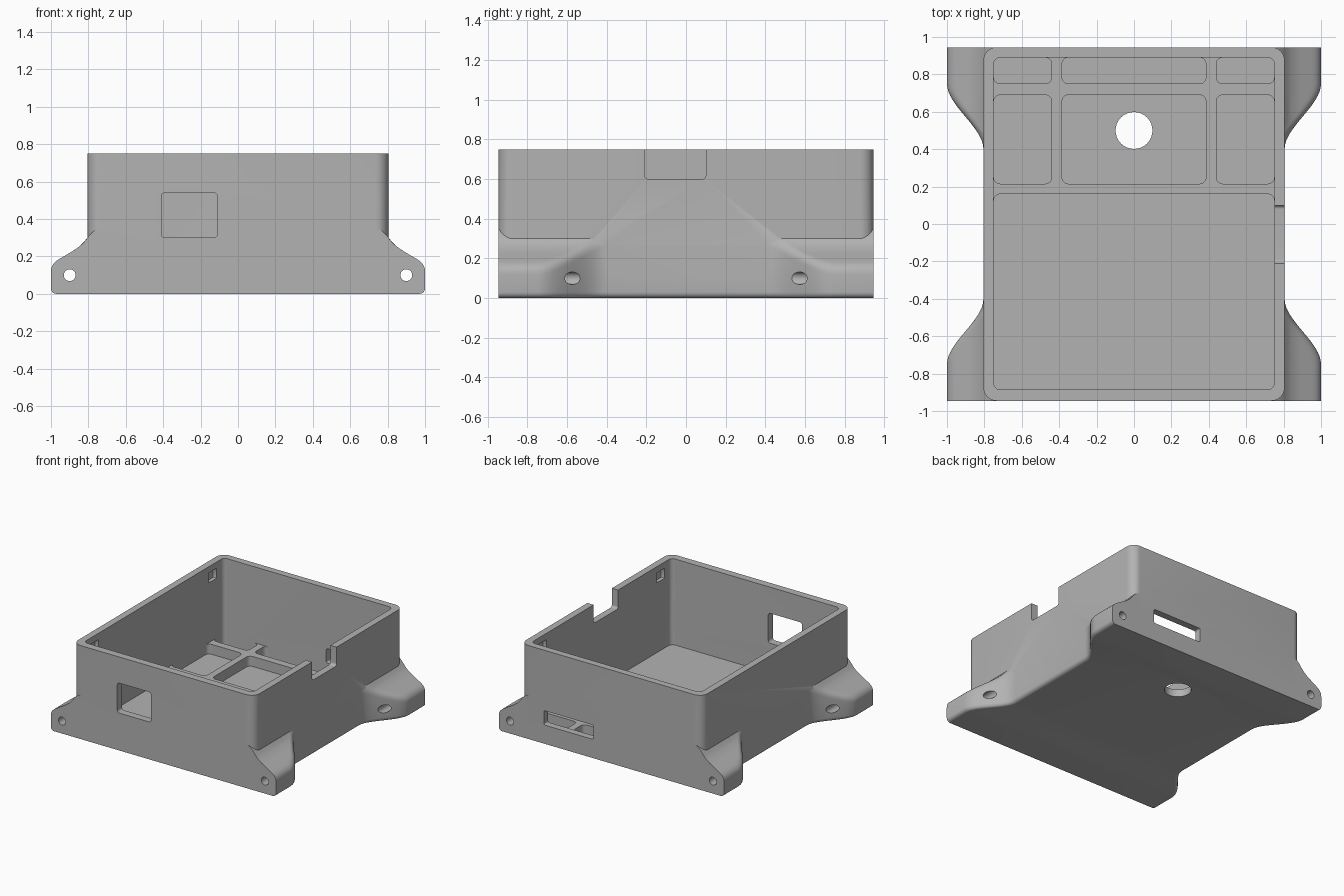
import bpy, bmesh, math

if "Cube" in bpy.data.objects:
    bpy.data.objects.remove(bpy.data.objects["Cube"], do_unlink=True)

grey = bpy.data.materials.new("grey plastic")
grey.use_nodes = True
COLOUR = (0.45, 0.45, 0.45, 1)
grey.diffuse_color = COLOUR
grey.node_tree.nodes["Principled BSDF"].inputs["Base Color"].default_value = COLOUR


def loft(name, sections):
    """Skin a closed solid through equal-length rings of points."""
    bm = bmesh.new()
    rings = [[bm.verts.new(p) for p in s] for s in sections]
    n = len(rings[0])
    for a, b in zip(rings, rings[1:]):
        for i in range(n):
            j = (i + 1) % n
            bm.faces.new((a[i], a[j], b[j], b[i]))
    bm.faces.new(rings[0])
    bm.faces.new(rings[-1])
    bmesh.ops.recalc_face_normals(bm, faces=bm.faces)
    mesh = bpy.data.meshes.new(name)
    bm.to_mesh(mesh)
    bm.free()
    mesh.materials.append(grey)
    ob = bpy.data.objects.new(name, mesh)
    bpy.context.collection.objects.link(ob)
    return ob


def prism(name, axis, u, v, w, r, steps=8):
    """Rounded rectangle u by v, extruded along the axis over range w."""
    outline = []
    for k, (cu, cv) in enumerate([(u[1] - r, v[1] - r), (u[0] + r, v[1] - r),
                                  (u[0] + r, v[0] + r), (u[1] - r, v[0] + r)]):
        for i in range(steps + 1):
            a = math.pi / 2 * (k + i / steps)
            outline.append((cu + r * math.cos(a), cv + r * math.sin(a)))
    place = {"x": lambda p, h: (h, p[0], p[1]),
             "y": lambda p, h: (p[0], h, p[1]),
             "z": lambda p, h: (p[0], p[1], h)}[axis]
    return loft(name, [[place(p, h) for p in outline] for h in w])


def rod(name, axis, cu, cv, w, r):
    """Cylinder made as a nearly full-radius rounded square."""
    e = r + 0.0005
    return prism(name, axis, (cu - e, cu + e), (cv - e, cv + e), w, r)


def combine(target, tool, operation):
    mod = target.modifiers.new(operation, "BOOLEAN")
    mod.operation, mod.solver, mod.object = operation, "EXACT", tool
    bpy.context.view_layer.objects.active = target
    bpy.ops.object.modifier_apply(modifier=mod.name)
    bpy.data.objects.remove(tool, do_unlink=True)


# Height of the sloped mounting ears across the width
SLOPE = [(0.76, 0.345), (0.785, 0.325), (0.805, 0.30), (0.83, 0.268),
         (0.87, 0.237), (1.0, 0.16)]


def ear_height(x):
    for (x0, z0), (x1, z1) in zip(SLOPE, SLOPE[1:]):
        if x <= x1:
            return z0 + (z1 - z0) * (x - x0) / (x1 - x0)
    return SLOPE[-1][1]


def base_section(y):
    t = min(max((abs(y) - 0.4) / 0.35, 0), 1)
    edge = 0.805 + 0.195 * t * t * (3 - 2 * t)
    top, soft, r = ear_height(edge), 0.04, 0.03
    half = []
    for i in range(6):                       # rounded bottom edge
        a = math.pi / 2 * i / 5
        half.append((edge - r + r * math.sin(a), r - r * math.cos(a)))
    for i in range(7):                       # softened top edge
        s = i / 6
        p0, p1, p2 = (edge, top - soft), (edge, top), (edge - soft, ear_height(edge - soft))
        half.append(tuple((1 - s) ** 2 * a + 2 * s * (1 - s) * b + s * s * c
                          for a, b, c in zip(p0, p1, p2)))
    for i in range(1, 13):                   # slope running into the wall
        x = edge - soft + (0.76 - edge + soft) * i / 12
        half.append((x, ear_height(x)))
    ring = half + [(-x, z) for x, z in reversed(half)]
    return [(x, y, z) for x, z in ring]


# Base with four flared ears, then the upright walls
ramp = [0.4 + 0.35 * i / 16 for i in range(17)] + [0.945]
case = loft("enclosure_case", [base_section(y) for y in [-y for y in reversed(ramp)] + ramp])
combine(case, prism("walls", "z", (-0.805, 0.805), (-0.945, 0.945), (0.1, 0.75), 0.07), "UNION")

# Main cavity down to the divider tops
cutters = [prism("cavity", "z", (-0.75, 0.75), (-0.885, 0.89), (0.14, 0.9), 0.035)]

# Floor pockets leaving the low dividers
columns = [(-0.75, -0.44), (-0.385, 0.385), (0.44, 0.75)]
for x in columns:
    for y in [(0.215, 0.69), (0.75, 0.89)]:
        cutters.append(prism("pocket", "z", x, y, (0.06, 0.2), 0.035))
cutters.append(prism("front_pocket", "z", (-0.75, 0.75), (-0.885, 0.16), (0.06, 0.2), 0.035))

# Wall openings and floor hole
cutters += [
    prism("front_window", "y", (-0.41, -0.11), (0.3, 0.54), (-1.1, -0.8), 0.02),
    prism("back_slot", "y", (0.16, 0.6), (0.15, 0.265), (0.8, 1.1), 0.012),
    prism("side_notch", "x", (-0.21, 0.1), (0.6, 0.9), (0.7, 0.9), 0.02),
    rod("floor_hole", "z", 0, 0.5, (-0.1, 0.3), 0.098),
]

# Lid catch recesses and screw holes at every corner
for sx in (-1, 1):
    for sy in (-1, 1):
        y = 0.75 * sy
        cutters.append(prism("catch", "x", (y - 0.05, y + 0.05), (0.62, 0.70),
                             sorted((0.7 * sx, 0.78 * sx)), 0.004, 2))
        cutters.append(rod("screw_hole", "y", 0.9 * sx, 0.1,
                           sorted((0.45 * sy, 1.1 * sy)), 0.031))

for cutter in cutters:
    combine(case, cutter, "DIFFERENCE")

# Smooth fillets with sharp edges kept
bpy.ops.object.select_all(action="DESELECT")
case.select_set(True)
bpy.context.view_layer.objects.active = case
bpy.ops.object.shade_smooth_by_angle(angle=math.radians(30))
